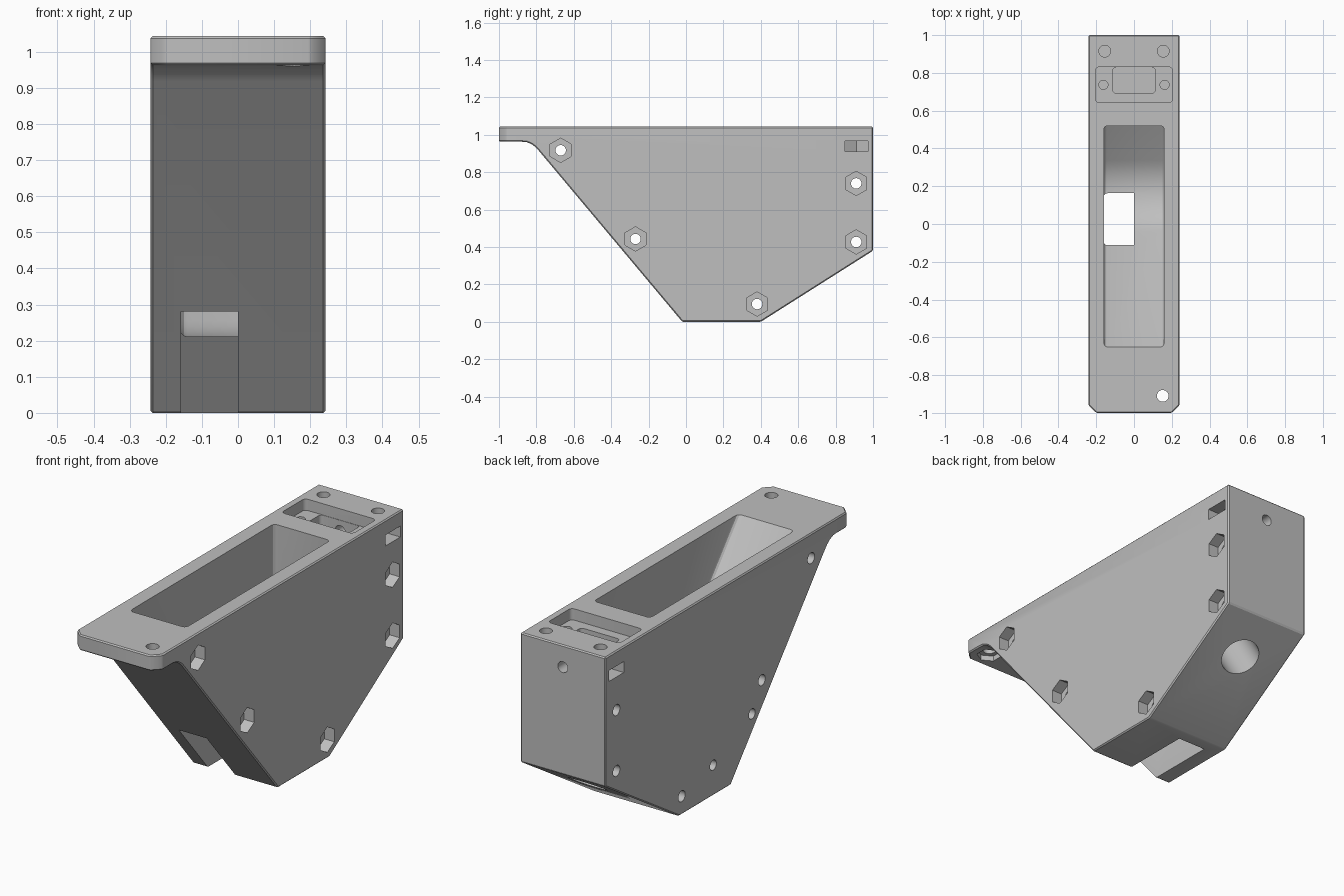
import bpy, bmesh, math
from mathutils import Vector

if "Cube" in bpy.data.objects:
    bpy.data.objects.remove(bpy.data.objects["Cube"])

grey = bpy.data.materials.new("light_grey")
grey.use_nodes = True
grey.diffuse_color = (0.52, 0.52, 0.52, 1)
grey.node_tree.nodes["Principled BSDF"].inputs["Base Color"].default_value = (0.52, 0.52, 0.52, 1)

TOP, HALF = 1.043, 0.242


def finish(name, bm):
    bmesh.ops.recalc_face_normals(bm, faces=bm.faces[:])
    mesh = bpy.data.meshes.new(name)
    bm.to_mesh(mesh)
    bm.free()
    mesh.materials.append(grey)
    obj = bpy.data.objects.new(name, mesh)
    bpy.context.collection.objects.link(obj)
    return obj


def prism_mesh(points, axis, a, b):
    """Extrude a 2D outline along x (outline in y, z) or z (outline in x, y)."""
    bm = bmesh.new()
    place = (lambda p, t: (t, p[0], p[1])) if axis == "X" else (lambda p, t: (p[0], p[1], t))
    low = [bm.verts.new(place(p, a)) for p in points]
    high = [bm.verts.new(place(p, b)) for p in points]
    bm.faces.new(low)
    bm.faces.new(high[::-1])
    for i in range(len(points)):
        j = (i + 1) % len(points)
        bm.faces.new((low[i], low[j], high[j], high[i]))
    bmesh.ops.recalc_face_normals(bm, faces=bm.faces[:])
    return bm


def bevel(bm, edges, size, segments=1):
    bmesh.ops.bevel(bm, geom=edges, offset=size, segments=segments,
                    profile=0.5, affect="EDGES", clamp_overlap=True)


def cut(cutter):
    mod = body.modifiers.new("cut", "BOOLEAN")
    mod.operation, mod.solver, mod.object = "DIFFERENCE", "EXACT", cutter
    bpy.context.view_layer.objects.active = body
    bpy.ops.object.modifier_apply(modifier=mod.name)
    bpy.data.objects.remove(cutter)


def cut_prism(points, axis, a, b):
    cut(finish("cutter", prism_mesh(points, axis, a, b)))


def cut_hole(start, end, radius, sides=32, end_radius=None):
    start, end = Vector(start), Vector(end)
    line = end - start
    bm = bmesh.new()
    bmesh.ops.create_cone(bm, cap_ends=True, segments=sides, radius1=radius,
                          radius2=end_radius or radius, depth=line.length)
    turn = line.to_track_quat("Z", "Y").to_matrix()
    bmesh.ops.transform(bm, matrix=turn.to_4x4(), verts=bm.verts[:])
    bmesh.ops.translate(bm, vec=(start + end) / 2, verts=bm.verts[:])
    cut(finish("cutter", bm))


def cut_pocket(x, y0, y1, z0, radius):
    bm = prism_mesh([(-x, y0), (x, y0), (x, y1), (-x, y1)], "Z", z0, TOP + 0.1)
    upright = [e for e in bm.edges if abs(e.verts[0].co.z - e.verts[1].co.z) > 0.01]
    bevel(bm, upright, radius, 4)
    cut(finish("cutter", bm))


# Main body: side outline with a filleted front flange
outline = [(-1, TOP), (1, TOP), (1, 0.38), (0.4, 0), (-0.02, 0), (-0.79, 0.918),
           (-0.805, 0.934), (-0.825, 0.949), (-0.85, 0.96), (-0.88, 0.963), (-1, 0.963)]
bm = prism_mesh(outline, "X", -HALF, HALF)
corners = [e for e in bm.edges if all(v.co.y < -0.99 for v in e.verts)
           and abs(e.verts[0].co.x - e.verts[1].co.x) < 0.01]
bevel(bm, corners, 0.042)
bevel(bm, [e for e in bm.edges if e.calc_face_angle(0) > 0.4], 0.006)
body = finish("housing_body", bm)

# Deep chute with a rounded floor
centre, radius = (0.183, 0.5), 0.29
chute = [(0.52, 1.15), (-0.742, 1.15)]
for i in range(13):
    a = math.radians(-140 + i * 82.3 / 12)
    chute.append((centre[0] + radius * math.cos(a), centre[1] + radius * math.sin(a)))
chute.append((0.52, 0.37))
bm = prism_mesh(chute, "X", -0.16, 0.16)
rims = [e for e in bm.edges if abs(e.verts[0].co.x - e.verts[1].co.x) < 0.01]
bevel(bm, rims, 0.02, 3)
cut(finish("cutter", bm))

# Outlet slot through the sloped front, and the round bore from behind
cut_prism([(-0.41, 0.15), (-0.044, 0.457), (0.45, -0.13), (0.08, -0.44)], "X", -0.158, 0)
cut_hole((0, 0.855, 0.168), (0, 0.372, 0.93), 0.096, 48)

# Side bolts: through holes with hexagonal nut pockets on the left
for y, z in [(-0.67, 0.917), (-0.27, 0.443), (0.38, 0.095), (0.91, 0.74), (0.91, 0.427)]:
    cut_hole((-0.3, y, z), (0.3, y, z), 0.028)
    cut_hole((0.185, y, z), (0.3, y, z), 0.065, 6)

# Blind screw holes beside the outlet
for y, z in [(-0.19, 0.3), (0.125, 0.157)]:
    cut_hole((-0.3, y, z), (-0.175, y, z), 0.026)

# Rear top bolts with nut slots opening to the sides
for s in (-1, 1):
    cut_hole((s * 0.155, 0.915, 0.86), (s * 0.155, 0.915, 1.1), 0.031)
    cut_prism([(s * 0.3, 0.85), (s * 0.3, 0.972), (s * 0.12, 0.972),
               (s * 0.085, 0.911), (s * 0.12, 0.85)], "Z", 0.91, 0.966)

# Flange bolt with a nut pocket below
cut_hole((0.152, -0.91, 0.9), (0.152, -0.91, 1.1), 0.031)
cut_hole((0.152, -0.91, 0.9), (0.152, -0.91, 0.99), 0.06, 6)

# Latch recess: shallow plate seat, deeper pocket, screw holes and rear hole
cut_pocket(0.203, 0.642, 0.832, 0.985, 0.02)
cut_pocket(0.112, 0.692, 0.83, 0.88, 0.018)
for s in (-1, 1):
    cut_hole((s * 0.162, 0.737, 0.86), (s * 0.162, 0.737, 1.1), 0.024)
cut_hole((0, 0.78, 0.93), (0, 1.1, 0.93), 0.028)

# Crisp edges with smooth curved surfaces
bpy.ops.object.select_all(action="DESELECT")
body.select_set(True)
bpy.context.view_layer.objects.active = body
bpy.ops.object.shade_smooth_by_angle(angle=math.radians(25))
